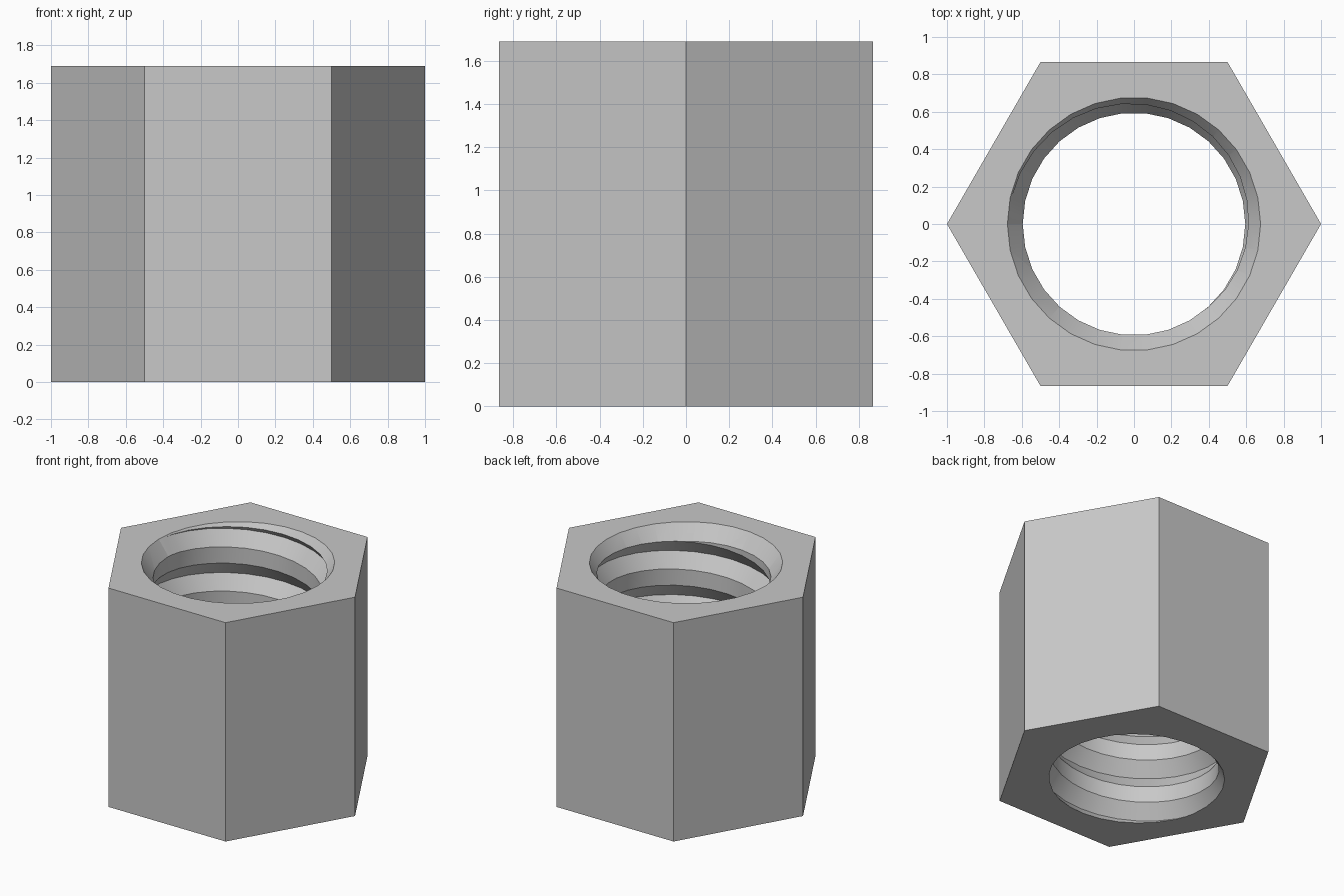
import bpy, bmesh, math

cube = bpy.data.objects.get("Cube")
if cube:
    bpy.data.objects.remove(cube, do_unlink=True)

HEIGHT = 1.69
PITCH = 0.341
ROOT, CREST = 0.672, 0.595      # thread groove and thread ridge radii
MOUTH = 0.677                   # countersink radius at the top face
SIDES = 30                      # facets around the bore
START = HEIGHT - 0.172          # height of a groove root at angle zero

steel = bpy.data.materials.new("grey_steel")
steel.use_nodes = True
GREY = (0.58, 0.58, 0.58, 1)
steel.diffuse_color = GREY
steel.node_tree.nodes["Principled BSDF"].inputs["Base Color"].default_value = GREY


def add_object(name, bm):
    bmesh.ops.recalc_face_normals(bm, faces=bm.faces)
    mesh = bpy.data.meshes.new(name)
    bm.to_mesh(mesh)
    bm.free()
    mesh.materials.append(steel)
    obj = bpy.data.objects.new(name, mesh)
    bpy.context.collection.objects.link(obj)
    return obj


def frustum(name, sides, r_low, r_high, z_low, z_high):
    bm = bmesh.new()
    rings = []
    for r, z in ((r_low, z_low), (r_high, z_high)):
        angles = [math.tau * i / sides for i in range(sides)]
        rings.append([bm.verts.new((r * math.cos(a), r * math.sin(a), z)) for a in angles])
        bm.faces.new(rings[-1])
    low, high = rings
    for i in range(sides):
        n = (i + 1) % sides
        bm.faces.new((low[i], low[n], high[n], high[i]))
    return add_object(name, bm)


def thread_core(name):
    """Right-handed screw solid that carves the internal thread."""
    profile = [(ROOT, 0), (CREST, 0.108), (CREST, PITCH - 0.108)]
    step = len(profile)
    first, turns = -6, 9
    rows = turns * step
    bm = bmesh.new()
    cols = []
    for i in range(SIDES):
        a = math.tau * i / SIDES
        col = []
        for j in range(rows + 1):
            r, dz = profile[j % step]
            z = START + PITCH * (first + j // step + i / SIDES) + dz
            col.append(bm.verts.new((r * math.cos(a), r * math.sin(a), z)))
        cols.append(col)
    # The last column joins the first one a full turn higher
    for i in range(SIDES):
        last = i == SIDES - 1
        nxt = cols[0][step:] if last else cols[i + 1]
        for j in range(len(nxt) - 1):
            bm.faces.new((cols[i][j], nxt[j], nxt[j + 1], cols[i][j + 1]))
    # Close both ends with fans well outside the nut
    low = bm.verts.new((0, 0, -2))
    high = bm.verts.new((0, 0, HEIGHT + 2))
    for e in [e for e in bm.edges if e.is_boundary]:
        middle = (e.verts[0].co.z + e.verts[1].co.z) / 2
        bm.faces.new((*e.verts, low if middle < HEIGHT / 2 else high))
    return add_object(name, bm)


# Hexagonal body
nut = frustum("hex_nut_body", 6, 1, 1, 0, HEIGHT)

# Threaded bore, then the countersink at the top
cutters = [
    thread_core("thread_cutter"),
    frustum("countersink_cutter", SIDES, MOUTH - 0.102, MOUTH + 0.073,
            HEIGHT - 0.14, HEIGHT + 0.1),
]
bpy.context.view_layer.objects.active = nut
for cutter in cutters:
    cutter.hide_render = True
    mod = nut.modifiers.new(cutter.name, 'BOOLEAN')
    mod.operation = 'DIFFERENCE'
    mod.solver = 'EXACT'
    mod.object = cutter
    bpy.ops.object.modifier_apply(modifier=mod.name)
    bpy.data.objects.remove(cutter, do_unlink=True)

# Smooth bore with crisp thread edges
bpy.ops.object.select_all(action='DESELECT')
nut.select_set(True)
bpy.ops.object.shade_smooth_by_angle(angle=math.radians(25))
